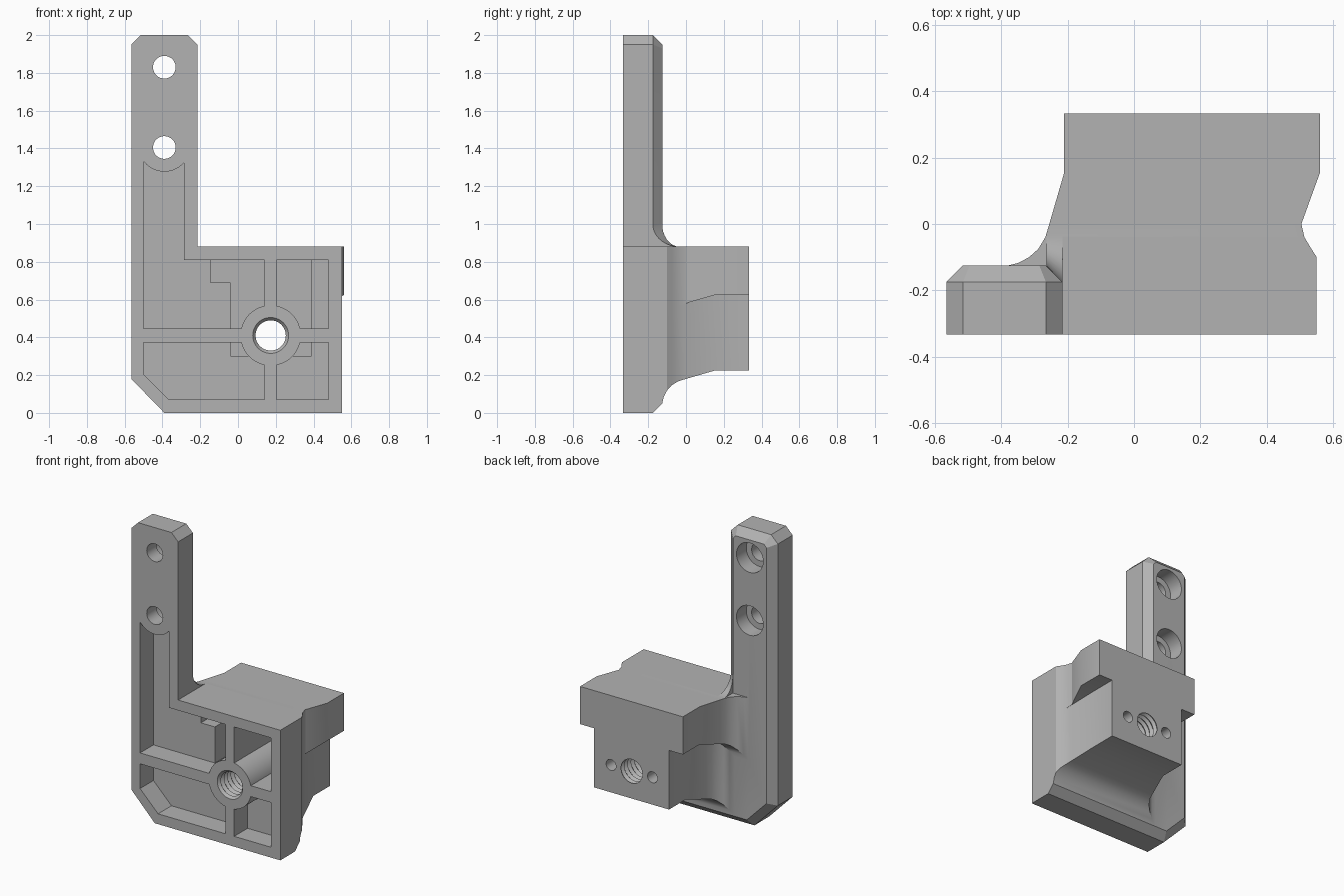
import bpy, bmesh
from math import sin, cos, pi, radians

cube = bpy.data.objects.get("Cube")
if cube:
    bpy.data.objects.remove(cube)

grey = bpy.data.materials.new("plain grey")
grey.use_nodes = True
GREY = (0.45, 0.45, 0.45, 1)
grey.diffuse_color = GREY
grey.node_tree.nodes["Principled BSDF"].inputs["Base Color"].default_value = GREY


def loft(name, rings):
    """Closed solid through rings that all have the same number of points."""
    bm = bmesh.new()
    vs = [[bm.verts.new(p) for p in ring] for ring in rings]
    n = len(rings[0])
    for a, b in zip(vs, vs[1:]):
        for i in range(n):
            j = (i + 1) % n
            bm.faces.new((a[i], a[j], b[j], b[i]))
    bm.faces.new(vs[0])
    bm.faces.new(vs[-1])
    bmesh.ops.remove_doubles(bm, verts=bm.verts, dist=1e-5)
    bmesh.ops.recalc_face_normals(bm, faces=bm.faces)
    mesh = bpy.data.meshes.new(name)
    bm.to_mesh(mesh)
    bm.free()
    mesh.materials.append(grey)
    ob = bpy.data.objects.new(name, mesh)
    bpy.context.collection.objects.link(ob)
    return ob


def at_y(outline, y):
    return [(x, y, z) for x, z in outline]


def prism(name, outline, y0, y1):
    return loft(name, [at_y(outline, y0), at_y(outline, y1)])


def box(name, x0, x1, z0, z1, y0, y1):
    return prism(name, [(x0, z0), (x1, z0), (x1, z1), (x0, z1)], y0, y1)


def disc(cx, cz, r, n=48):
    return [(cx + r * cos(2 * pi * i / n), cz + r * sin(2 * pi * i / n)) for i in range(n)]


def combine(target, tool, operation):
    tool.hide_render = True
    mod = target.modifiers.new("combine", 'BOOLEAN')
    mod.operation, mod.solver, mod.object = operation, 'EXACT', tool
    bpy.context.view_layer.objects.active = target
    bpy.ops.object.modifier_apply(modifier=mod.name)
    bpy.data.objects.remove(tool)


FRONT, CHAMFER, BACK, END = -0.333, -0.175, -0.125, 0.333
BX, BZ = 0.173, 0.41      # screw boss centre
AX = -0.39                # arm centre line

# L-shaped plate with chamfered back edges
outer = [(-0.39, 0), (0.55, 0), (0.55, 0.88), (-0.215, 0.88), (-0.215, 1.95),
         (-0.265, 2), (-0.515, 2), (-0.565, 1.95), (-0.565, 0.18)]
inner = [(-0.368, 0.05), (0.55, 0.05), (0.55, 0.88), (-0.265, 0.88), (-0.265, 1.93),
         (-0.285, 1.95), (-0.495, 1.95), (-0.515, 1.93), (-0.515, 0.2)]
body = loft("bracket_body", [at_y(outer, FRONT), at_y(outer, CHAMFER), at_y(inner, BACK)])

# T-shaped block that flares into the plate
flare = [(END, 0), (0.155, 0), (0, 0.045), (-0.04, 0.057), (-0.075, 0.078),
         (-0.1, 0.106), (-0.117, 0.138), (BACK, 0.17), (-0.15, 0.17)]
sections = []
for y, t in flare:
    left, right = -0.106 - t, min(0.456 + t, 0.55)
    wing = max(0.56 - 1.25 * t, right)
    under = 0.625 - t
    sections.append(at_y([(left, 0.225 - t), (right, 0.225 - t), (right, under), (wing, under),
                          (wing, 0.88), (-0.21 - t, 0.88), (-0.21 - t, under), (left, under)], y))
combine(body, loft("block", sections), 'UNION')

# Curved root between arm and block
root = []
for x, back in ((-0.263, -0.126), (-0.215, -0.176)):
    arc = [radians(a) for a in range(0, 91, 10)]
    ring = [(x, -0.035 + (back + 0.035) * sin(a), 0.88 + 0.12 * (1 - cos(a))) for a in arc]
    root.append(ring + [(x, -0.22, 1.0), (x, -0.22, 0.86), (x, -0.035, 0.86)])
combine(body, loft("arm_root", root), 'UNION')

# Front pockets: shallow recess plus deep hollow, divided by ribs and a round boss
scoop = [(AX + 0.133 * cos(radians(a)), 1.405 + 0.128 * sin(radians(a)))
         for a in range(-38, -143, -8)]
recess = [(-0.365, 0.07), (0.48, 0.07), (0.48, 0.81), (-0.285, 0.81)] + scoop + \
         [(-0.5, 1.33), (-0.5, 0.205)]
pocket = prism("pocket", recess, -0.4, -0.19)
hollow = [(-0.04, 0.3), (0.39, 0.3), (0.39, 0.81), (-0.145, 0.81), (-0.145, 0.69), (-0.04, 0.69)]
combine(pocket, prism("hollow", hollow, -0.3, 0.265), 'UNION')
combine(pocket, box("cross_rib", -0.7, 0.7, 0.372, 0.446, -0.5, 0.4), 'DIFFERENCE')
combine(pocket, box("upright_rib", 0.141, 0.205, -0.1, 0.95, -0.5, 0.4), 'DIFFERENCE')
combine(pocket, prism("boss", disc(BX, BZ, 0.16), -0.5, 0.4), 'DIFFERENCE')
combine(body, pocket, 'DIFFERENCE')

# Threaded bore through the boss
bore = [at_y(disc(BX, BZ, 0.095 if i % 2 else 0.08), -0.351 + 0.018 * i) for i in range(40)]
combine(body, loft("bore", bore), 'DIFFERENCE')

# Blind pin holes in the back face
for side in (-1, 1):
    combine(body, prism("pin_hole", disc(BX + side * 0.155, BZ, 0.037, 32), 0.2, 0.4), 'DIFFERENCE')

# Counterbored arm holes
for z in (1.405, 1.83):
    combine(body, prism("arm_hole", disc(AX, z, 0.06), -0.4, 0), 'DIFFERENCE')
    combine(body, prism("counterbore", disc(AX, z, 0.1), -0.23, 0), 'DIFFERENCE')

# Smooth curved faces, keep sharp edges
bpy.ops.object.select_all(action='DESELECT')
body.select_set(True)
bpy.context.view_layer.objects.active = body
bpy.ops.object.shade_smooth_by_angle(angle=radians(20))
